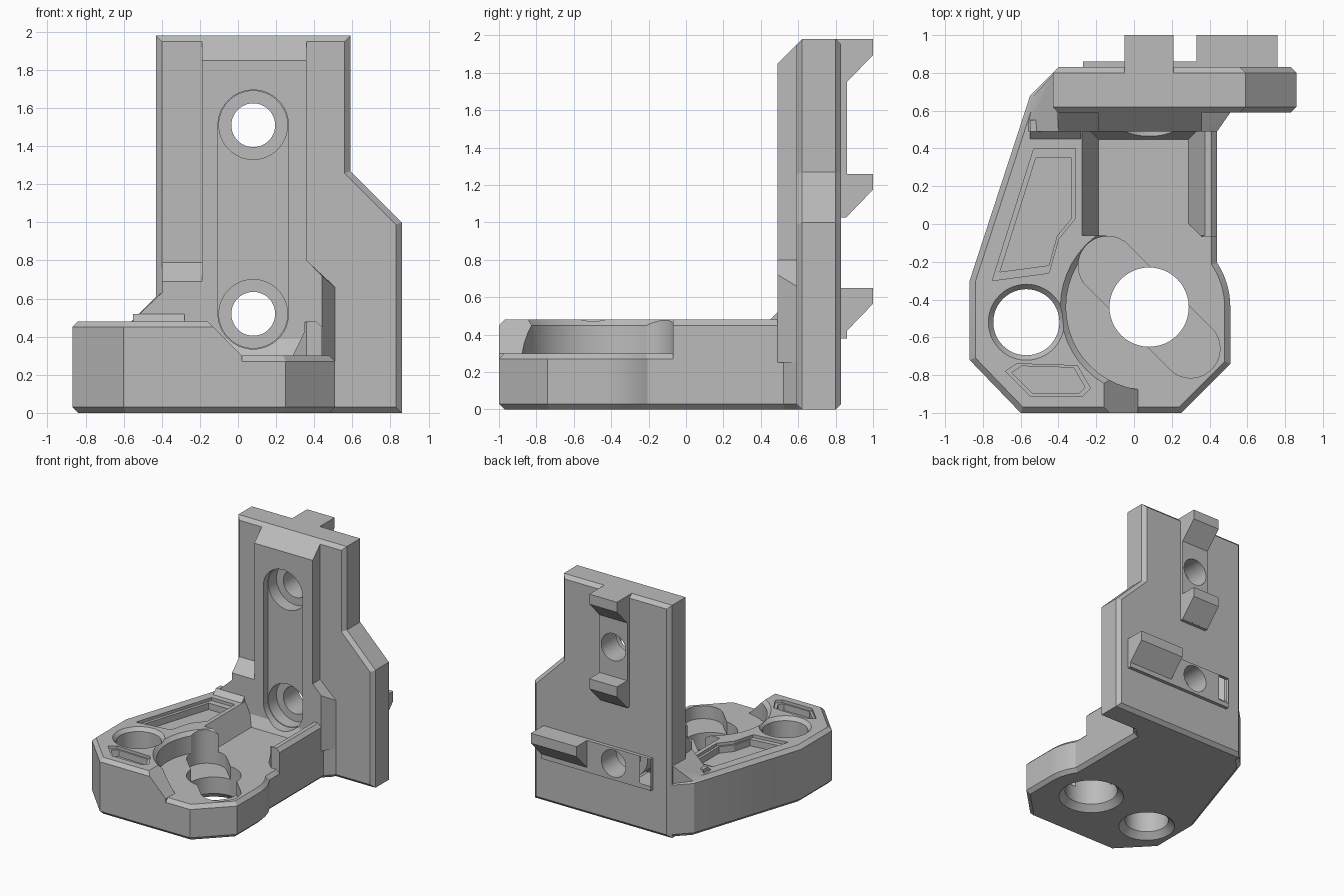
import bpy, bmesh
from math import cos, sin, pi, radians
from mathutils import Vector

cube = bpy.data.objects.get("Cube")
if cube:
    bpy.data.objects.remove(cube, do_unlink=True)

grey = bpy.data.materials.new("plain grey")
grey.use_nodes = True
grey.diffuse_color = (0.5, 0.5, 0.5, 1)
grey.node_tree.nodes["Principled BSDF"].inputs["Base Color"].default_value = (0.5, 0.5, 0.5, 1)


def finish(name, bm):
    bmesh.ops.recalc_face_normals(bm, faces=bm.faces)
    mesh = bpy.data.meshes.new(name)
    bm.to_mesh(mesh)
    bm.free()
    mesh.materials.append(grey)
    ob = bpy.data.objects.new(name, mesh)
    bpy.context.collection.objects.link(ob)
    return ob


def prism(name, outline, lo, hi, axis="z", bevel=0.0):
    """Extrude a 2D outline along an axis, optionally chamfering both rims."""
    place = {"z": lambda a, b, c: (a, b, c),
             "y": lambda a, b, c: (a, c, b),
             "x": lambda a, b, c: (c, a, b)}[axis]
    bm = bmesh.new()
    cap = bm.faces.new([bm.verts.new(place(a, b, lo)) for a, b in outline])
    made = bmesh.ops.extrude_face_region(bm, geom=[cap])["geom"]
    top = [g for g in made if isinstance(g, bmesh.types.BMFace)][0]
    step = Vector(place(0, 0, hi - lo))
    bmesh.ops.translate(bm, verts=top.verts, vec=step)
    if bevel:
        bmesh.ops.recalc_face_normals(bm, faces=bm.faces)
        rims = list(cap.edges) + list(top.edges)
        bmesh.ops.bevel(bm, geom=rims, offset=bevel, segments=1, affect="EDGES")
    return finish(name, bm)


def hull(name, points):
    bm = bmesh.new()
    for p in points:
        bm.verts.new(p)
    bmesh.ops.convex_hull(bm, input=bm.verts)
    bmesh.ops.dissolve_limit(bm, angle_limit=0.01, verts=bm.verts, edges=bm.edges)
    return finish(name, bm)


def arc(cx, cy, r, start=0, end=352.5, n=48):
    angles = [radians(start + (end - start) * i / (n - 1)) for i in range(n)]
    return [(cx + r * cos(a), cy + r * sin(a)) for a in angles]


def cone(name, cx, cy, z0, r0, z1, r1):
    return hull(name, [(x, y, z) for z, r in ((z0, r0), (z1, r1)) for x, y in arc(cx, cy, r)])


def box(name, x0, x1, y0, y1, z0, z1):
    return prism(name, [(x0, y0), (x1, y0), (x1, y1), (x0, y1)], z0, z1)


def combine(body, others, operation):
    bpy.context.view_layer.objects.active = body
    for other in others:
        mod = body.modifiers.new("combine", "BOOLEAN")
        mod.operation, mod.solver, mod.object = operation, "EXACT", other
        bpy.ops.object.modifier_apply(modifier=mod.name)
        bpy.data.objects.remove(other, do_unlink=True)


# Foot: a full lower slab and a cut upper layer share one outline
foot = ([(-0.6, -1), (0.25, -1), (0.51, -0.74)] + arc(0.08, -0.44, 0.43, 0, 33, 8)
        + [(0.44, 0.52), (0.51, 0.59), (0.51, 0.8), (-0.43, 0.8), (-0.55, 0.68),
           (-0.87, -0.3), (-0.87, -0.72)])
bracket = prism("bracket", foot, 0, 0.3, bevel=0.03)
upper = prism("upper_foot", foot, 0.2, 0.48, bevel=0.03)
raise_lo = 0.1
for v in upper.data.vertices:
    if v.co.z < 0.24:
        v.co.z -= raise_lo * 0.5
        if v.co.z < 0.16:
            v.co.z = 0.16

# Sunken floor: open corner, sloped channel, round pocket
open_corner = prism("open_corner", [(0.02, -1.1), (0.7, -1.1), (0.7, -0.07), (0.36, -0.07),
                                    (0.19, 0.1), (0.02, 0.1)], 0.1, 0.6)
front_slope = prism("front_slope", [(0.02, 0.1), (0.02, 0.3), (-0.26, 0.58), (0.3, 0.58),
                                    (0.3, 0.1)], -1.1, -0.5, "y")
channel = hull("channel", [(x, y, z) for x0, x1, y1, z in
                           ((-0.09, 0.19, 0.35, 0.1), (-0.09, 0.19, 0.35, 0.3),
                            (-0.28, 0.38, 0.54, 0.49))
                           for x in (x0, x1) for y in (-0.06, y1)])
pocket = cone("pocket", 0.08, -0.44, 0.1, 0.44, 0.6, 0.44)
pocket_rim = cone("pocket_rim", 0.08, -0.44, 0.45, 0.44, 0.49, 0.48)
combine(upper, [open_corner, front_slope, channel, pocket, pocket_rim], "DIFFERENCE")

# Upright plate and its front rib
plate = prism("plate", [(-0.43, 0), (0.86, 0), (0.86, 1), (0.59, 1.27), (0.59, 1.98),
                        (-0.43, 1.98)], 0.59, 0.83, "y", 0.03)
rib = prism("rib", [(0.49, 0.44), (0.49, 1.85), (0.62, 1.98), (0.72, 1.98), (0.72, 0.44)],
            -0.19, 0.36, "x")

# Thickened root of the upright
root_left = hull("root_left", [(x, y, z) for x in (-0.4, 0.1) for y, z in
                               ((0.49, 0.25), (0.49, 0.69), (0.59, 0.79), (0.7, 0.79), (0.7, 0.25))])
root_right = hull("root_right", [(0.2, 0.49, 0.8), (0.36, 0.49, 0.8), (0.44, 0.49, 0.72),
                                 (0.44, 0.49, 0.25), (0.2, 0.49, 0.25), (0.44, 0.52, 0.72),
                                 (0.44, 0.52, 0.25), (0.2, 0.7, 0.8), (0.36, 0.7, 0.8),
                                 (0.51, 0.59, 0.66), (0.51, 0.59, 0.25), (0.51, 0.7, 0.66),
                                 (0.51, 0.7, 0.25), (0.2, 0.7, 0.25)])
gusset = hull("gusset", [(-0.58, 0.49, 0.3), (-0.58, 0.49, 0.46), (-0.54, 0.67, 0.3),
                         (-0.54, 0.67, 0.46), (-0.42, 0.8, 0.3), (-0.42, 0.8, 0.62),
                         (-0.4, 0.49, 0.63), (-0.2, 0.8, 0.63), (-0.2, 0.49, 0.63),
                         (-0.2, 0.8, 0.3), (-0.2, 0.49, 0.3)])
fillet = prism("fillet", [(0.45, 0.46), (0.45, 0.48), (0.49, 0.52), (0.55, 0.52), (0.55, 0.46)],
               -0.55, -0.28, "x")

# Rear pads and hooked tabs
pads = [box("upright_pad", -0.05, 0.21, 0.75, 0.86, 1.03, 1.97),
        box("cross_pad", -0.27, 0.76, 0.75, 0.86, 0.38, 0.65)]


def hook(name, x0, x1, top):
    return prism(name, [(0.75, top), (1, top), (1, top - 0.085), (0.855, top - 0.235),
                        (0.75, top - 0.235)], x0, x1, "x")


hooks = [hook("top_hook", -0.05, 0.21, 1.98), hook("middle_hook", -0.05, 0.21, 1.26),
         hook("narrow_hook", -0.27, -0.17, 0.65), hook("wide_hook", 0.33, 0.76, 0.65)]
combine(bracket, [upper, plate, rib, root_left, root_right, gusset, fillet] + pads + hooks, "UNION")

# Screw slot, counterbores and through holes in the upright
slot = arc(0.08, 1.51, 0.185, 0, 180, 24) + arc(0.08, 0.52, 0.185, 180, 360, 24)
cuts = [prism("screw_slot", slot, 0.3, 0.55, "y")]
for z in (0.52, 1.51):
    cuts.append(prism("counterbore", arc(0.08, z, 0.18), 0.3, 0.66, "y"))
    cuts.append(prism("screw_hole", arc(0.08, z, 0.115), 0.3, 1.1, "y"))

# Diagonal slot and round holes through the foot
cuts.append(prism("diagonal_slot", arc(-0.14, -0.22, 0.155, 45, 225, 24)
                  + arc(0.3, -0.66, 0.155, 225, 405, 24), 0.19, 0.5))
for x, y, r in ((0.08, -0.44, 0.21), (-0.57, -0.52, 0.175)):
    cuts.append(cone("foot_hole", x, y, -0.1, r, 0.6, r))
    cuts.append(cone("lower_countersink", x, y, -0.01, r + 0.06, 0.05, r))
cuts.append(cone("upper_countersink", -0.57, -0.52, 0.45, 0.175, 0.49, 0.21))

# Shallow lightening pockets with a stepped rim
side_pocket = [(-0.75, -0.3), (-0.53, 0.4), (-0.31, 0.4), (-0.31, 0.03), (-0.4, -0.08),
               (-0.45, -0.26)]
nose_pocket = [(-0.68, -0.78), (-0.62, -0.74), (-0.3, -0.75), (-0.23, -0.87), (-0.27, -0.91),
               (-0.55, -0.91)]
for outline in (side_pocket, nose_pocket):
    mid = sum((Vector(p) for p in outline), Vector((0, 0))) / len(outline)
    cuts.append(prism("pocket_step", outline, 0.455, 0.6))
    inner = [mid + (Vector(p) - mid) * 0.86 for p in outline]
    cuts.append(prism("pocket_floor", inner, 0.4, 0.6))
combine(bracket, cuts, "DIFFERENCE")

# Smooth bores, crisp chamfers
bpy.ops.object.select_all(action="DESELECT")
bracket.select_set(True)
bpy.context.view_layer.objects.active = bracket
bpy.ops.object.shade_smooth_by_angle(angle=radians(20))
